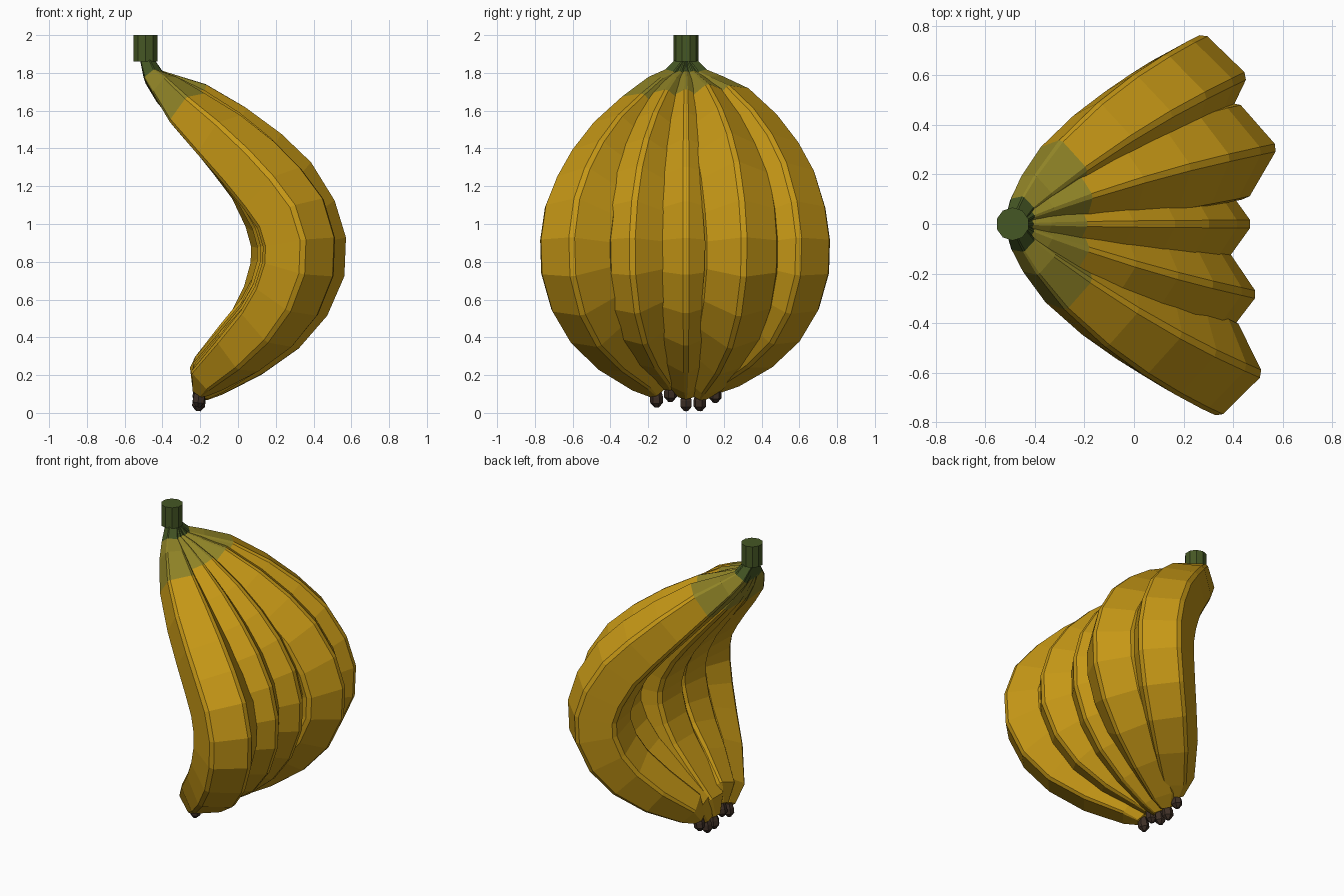
import bpy, bmesh, math
from mathutils import Vector

if "Cube" in bpy.data.objects:
    bpy.data.objects.remove(bpy.data.objects["Cube"])


def material(name, rgb):
    m = bpy.data.materials.new(name)
    m.diffuse_color = (*rgb, 1)
    m.use_nodes = True
    m.node_tree.nodes["Principled BSDF"].inputs["Base Color"].default_value = m.diffuse_color
    return m


YELLOW = material("ripe_yellow", (0.56, 0.31, 0.008))
OLIVE = material("unripe_olive", (0.28, 0.23, 0.02))
GREEN = material("stem_green", (0.06, 0.095, 0.018))
BROWN = material("tip_brown", (0.05, 0.03, 0.02))
STEM_X = -0.49

# Side profile shared by all bananas: outward fraction, height, radius
PROFILE = [(0.0, 1.88, .035), (.05, 1.78, .055), (.13, 1.72, .085), (.28, 1.615, .13),
           (.49, 1.47, .165), (.68, 1.325, .185), (.83, 1.19, .195), (.945, 1.04, .2),
           (.995, .90, .2), (.99, .77, .2), (.92, .61, .193), (.80, .465, .178),
           (.62, .32, .152), (.42, .175, .108), (.37, .09, .045)]
TIP = .36
WIDEST = 8      # ring index of the widest point


def tube(name, path, radii, out, angles, mats, mat_of_ring):
    """Skin rings of the given corner angles along a path, capped at both ends."""
    bm = bmesh.new()
    rings = []
    for i, p in enumerate(path):
        t = (path[min(i + 1, len(path) - 1)] - path[max(i - 1, 0)]).normalized()
        n = (out - out.dot(t) * t).normalized()
        b = n.cross(t)
        rings.append([bm.verts.new(p + radii[i] * (math.cos(a) * n + math.sin(a) * b))
                      for a in angles])
    k = len(angles)
    for i in range(len(rings) - 1):
        for j in range(k):
            f = bm.faces.new((rings[i][j], rings[i][(j + 1) % k],
                              rings[i + 1][(j + 1) % k], rings[i + 1][j]))
            f.material_index = mat_of_ring(i)
    bm.faces.new(rings[0])
    bm.faces.new(rings[-1]).material_index = mat_of_ring(len(rings) - 2)
    bmesh.ops.recalc_face_normals(bm, faces=bm.faces)
    me = bpy.data.meshes.new(name)
    bm.to_mesh(me)
    bm.free()
    for m in mats:
        me.materials.append(m)
    ob = bpy.data.objects.new(name, me)
    bpy.context.collection.objects.link(ob)
    return ob


def banana(idx, mx, my, tip_y, dz, top_dz, twist):
    """mx, my: widest point from the stem; tip_y, dz: tip position;
    top_dz: shoulder height change; twist: corner angle."""
    def place(i, u, z):
        if i > WIDEST:
            s = max(0, (u - TIP) / (1 - TIP))
            x, y = .28 + (mx - .28) * s, tip_y + (my - tip_y) * s ** .8
            z += dz * (1 - s)
        else:
            x, y = mx * u, my * u ** .7
            z += top_dz if 3 <= i <= 6 else 0
        return Vector((STEM_X + x, y, z))

    path = [place(i, u, z) for i, (u, z, r) in enumerate(PROFILE)]
    out = Vector((mx, my, 0)).normalized()
    # pentagon section with narrow chamfered corners
    angles = [math.radians(twist + 72 * k + d) for k in range(5) for d in (-4.5, 4.5)]
    tube(f"banana_{idx}", path, [r for _, _, r in PROFILE], out, angles,
         (GREEN, OLIVE, YELLOW), lambda i: 0 if i < 1 else 1 if i < 3 else 2)
    # dark blossom knob at the lower end
    end = path[-1]
    knob = [end + Vector((-.01 * s, 0, -.08 * s)) for s in (-.1, .3, .7, 1)]
    tube(f"banana_tip_{idx}", knob, [.025, .034, .034, .012], out,
         [math.radians(60 * k) for k in range(6)], (BROWN,), lambda i: 0)


# Fan of five bananas
banana(1, .81, -.575, -.14, .02, -.02, 26)
banana(2, .785, -.28, -.075, .05, 0.0, 18)
banana(3, .765, 0.0, 0.0, 0.0, 0.0, 0)
banana(4, .868, .29, .065, 0.0, .02, 59)
banana(5, .748, .565, .14, .045, .02, 45)

# Common stem
bpy.ops.mesh.primitive_cylinder_add(vertices=10, radius=.067, depth=.14,
                                    location=(STEM_X, 0, 1.93))
stem = bpy.context.object
stem.name = "stem"
stem.data.materials.append(GREEN)
